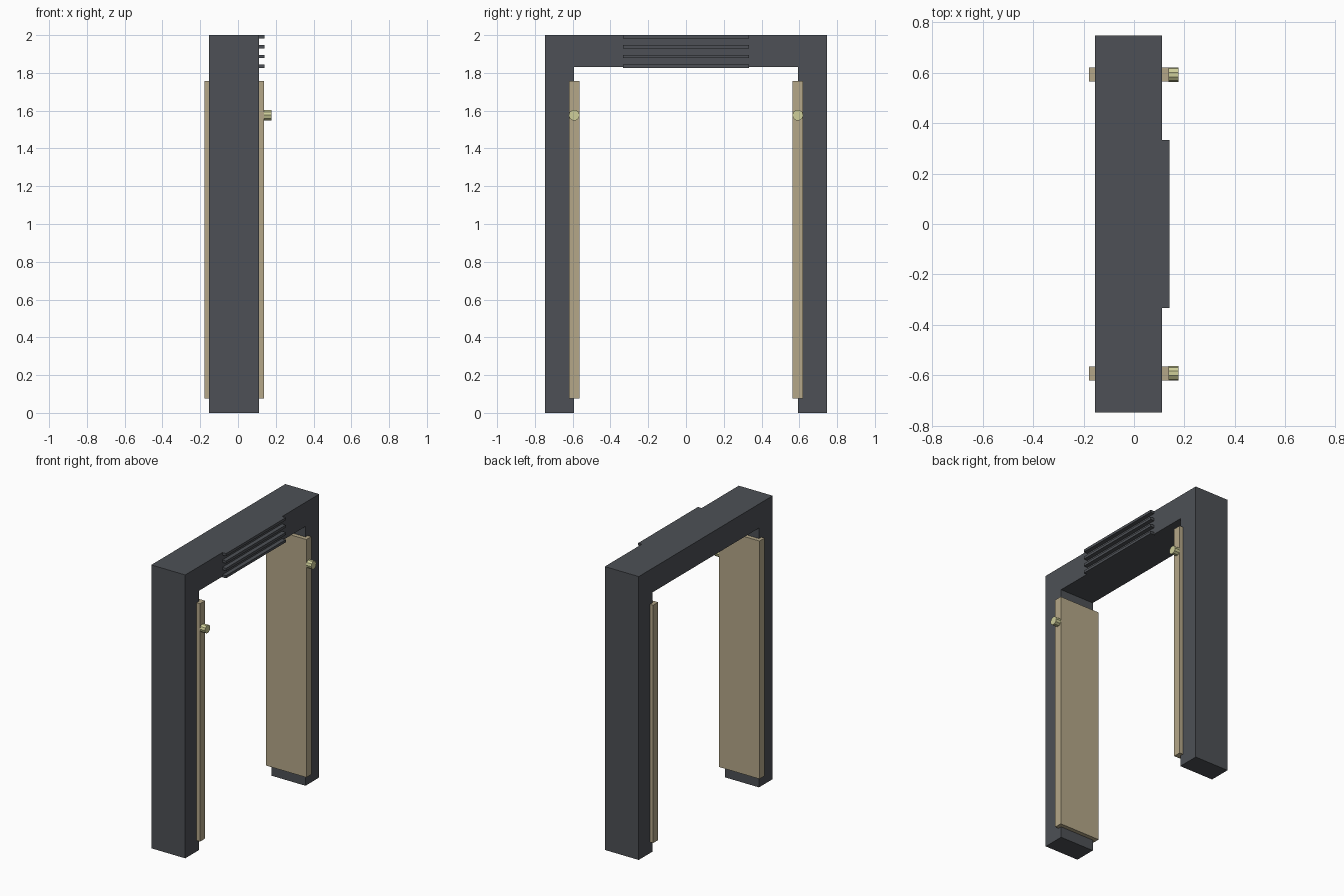
import bpy
from math import pi

cube = bpy.data.objects.get("Cube")
if cube:
    bpy.data.objects.remove(cube, do_unlink=True)


def material(name, rgb):
    m = bpy.data.materials.new(name)
    m.use_nodes = True
    m.diffuse_color = (*rgb, 1)
    m.node_tree.nodes["Principled BSDF"].inputs["Base Color"].default_value = (*rgb, 1)
    return m


charcoal = material("charcoal_metal", (0.075, 0.081, 0.092))
tan = material("tan_panel", (0.46, 0.39, 0.25))
cream = material("pale_yellow_lamp", (0.62, 0.62, 0.32))


def box(name, x, y, z, mat):
    """Box from (min, max) ranges on each axis."""
    centre = [(a + b) / 2 for a, b in (x, y, z)]
    bpy.ops.mesh.primitive_cube_add(size=1, location=centre)
    ob = bpy.context.object
    ob.name = name
    ob.scale = [b - a for a, b in (x, y, z)]
    bpy.ops.object.transform_apply(location=False, rotation=False, scale=True)
    ob.data.materials.append(mat)
    return ob


body_x = (-0.154, 0.111)
panel_x = (-0.178, 0.138)
half = 0.747

# Lintel across the top
box("lintel", body_x, (-half, half), (1.83, 2.0), charcoal)

# Post, inner panel and lamp on each side
for label, s in (("front", -1), ("back", 1)):
    box(label + "_post", body_x, sorted((s * 0.594, s * half)), (0, 1.83), charcoal)
    box(label + "_panel", panel_x, sorted((s * 0.565, s * 0.62)), (0.077, 1.756), tan)
    bpy.ops.mesh.primitive_cylinder_add(
        vertices=10, radius=0.029, depth=0.04,
        location=(0.157, s * 0.592, 1.576), rotation=(0, pi / 2, 0))
    lamp = bpy.context.object
    lamp.name = label + "_lamp"
    lamp.data.materials.append(cream)

# Horizontal slats on the lintel face
for i in range(4):
    top = 2.0 - i * 0.052
    box(f"slat_{i + 1}", (0.105, 0.14), (-0.333, 0.333), (top - 0.018, top), charcoal)
